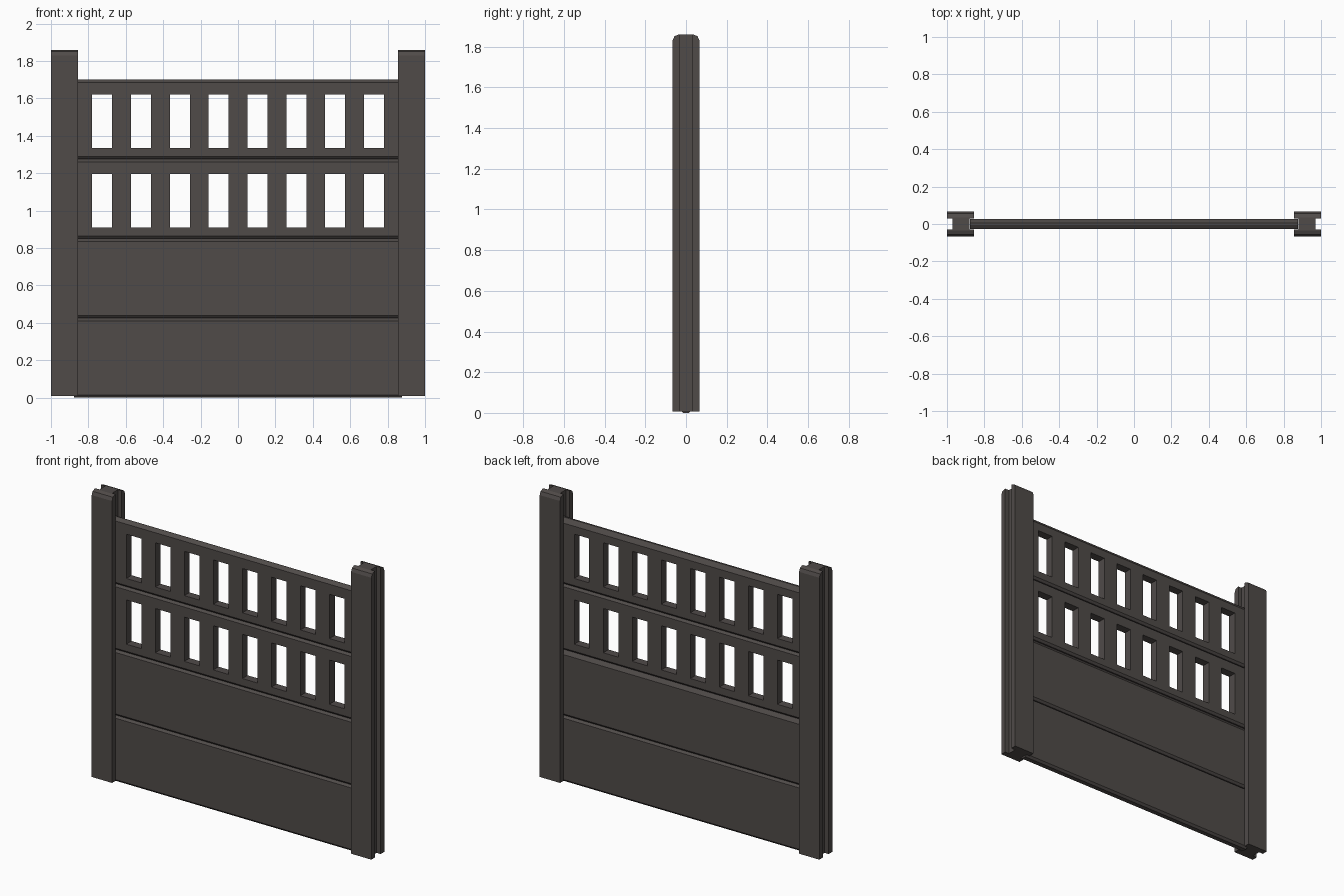
import bpy, bmesh
from mathutils import Vector

if "Cube" in bpy.data.objects:
    bpy.data.objects.remove(bpy.data.objects["Cube"])

mat = bpy.data.materials.new("dark_concrete")
mat.diffuse_color = (0.08, 0.07, 0.066, 1)
mat.use_nodes = True
mat.node_tree.nodes["Principled BSDF"].inputs["Base Color"].default_value = mat.diffuse_color


def finish(name, bm):
    bmesh.ops.recalc_face_normals(bm, faces=bm.faces[:])
    me = bpy.data.meshes.new(name)
    bm.to_mesh(me)
    bm.free()
    me.materials.append(mat)
    ob = bpy.data.objects.new(name, me)
    bpy.context.collection.objects.link(ob)
    return ob


def extrude(name, points, offset):
    """Extrude a closed 3D outline along offset into a solid."""
    bm = bmesh.new()
    face = bm.faces.new([bm.verts.new(p) for p in points])
    res = bmesh.ops.extrude_face_region(bm, geom=[face], use_keep_orig=True)
    moved = [g for g in res["geom"] if isinstance(g, bmesh.types.BMVert)]
    bmesh.ops.translate(bm, verts=moved, vec=Vector(offset))
    return finish(name, bm)


# H-shaped posts with bevelled front and back top edges
X0, X1, W, G = 1.0, 0.855, 0.066, 0.029
WEB0, WEB1 = 0.97, 0.88
h_outline = [(X0, -W), (X1, -W), (X1, -G), (WEB1, -G), (WEB1, G), (X1, G),
             (X1, W), (X0, W), (X0, G), (WEB0, G), (WEB0, -G), (X0, -G)]
for side, label in ((-1, "left"), (1, "right")):
    post = extrude(label + "_post", [(side * x, y, 0.008) for x, y in h_outline], (0, 0, 1.852))
    bm = bmesh.new()
    bm.from_mesh(post.data)
    edges = [e for e in bm.edges
             if all(v.co.z > 1.8 and abs(v.co.y) > W - 0.001 for v in e.verts)
             and abs(e.verts[0].co.y - e.verts[1].co.y) < 0.001]
    bmesh.ops.bevel(bm, geom=edges, offset=0.03, segments=2, profile=0.5, affect='EDGES')
    bm.to_mesh(post.data)
    bm.free()

# Stacked panels: bevelled profile swept across between the post grooves
T, HALF, PITCH = 0.027, 0.878, 0.425


def panel(name, z0, back):
    z1 = z0 + PITCH
    prof = [(-T + 0.012, z0), (T - 0.012, z0), (T, z0 + 0.014), (T, z1 - back),
            (0.006, z1), (-0.006, z1), (-T, z1 - 0.014)]
    prof.append((-T, z0 + 0.014))
    return extrude(name, [(-HALF, y, z) for y, z in prof], (2 * HALF, 0, 0))


def cut_windows(ob, z0, z1):
    bm = bmesh.new()
    for i in range(8):
        res = bmesh.ops.create_cube(bm, size=1)
        bmesh.ops.scale(bm, verts=res["verts"], vec=(0.107, 0.2, z1 - z0))
        bmesh.ops.translate(bm, verts=res["verts"],
                            vec=(-0.7265 + i * 0.2076, 0, (z0 + z1) / 2))
    cutter = finish("window_cutter", bm)
    cutter.hide_render = True
    mod = ob.modifiers.new("windows", 'BOOLEAN')
    mod.operation = 'DIFFERENCE'
    mod.solver = 'EXACT'
    mod.object = cutter
    bpy.context.view_layer.update()
    dg = bpy.context.evaluated_depsgraph_get()
    me = bpy.data.meshes.new_from_object(ob.evaluated_get(dg))
    ob.modifiers.clear()
    ob.data = me
    bpy.data.objects.remove(cutter)


# Two solid panels below, two openwork panels above
panel("lower_solid_panel", 0, 0.014)
panel("upper_solid_panel", PITCH, 0.028)
for n, label in ((2, "lower_openwork_panel"), (3, "upper_openwork_panel")):
    p = panel(label, n * PITCH, 0.014 if n == 2 else 0.028)
    cut_windows(p, n * PITCH + 0.06, n * PITCH + 0.346)
